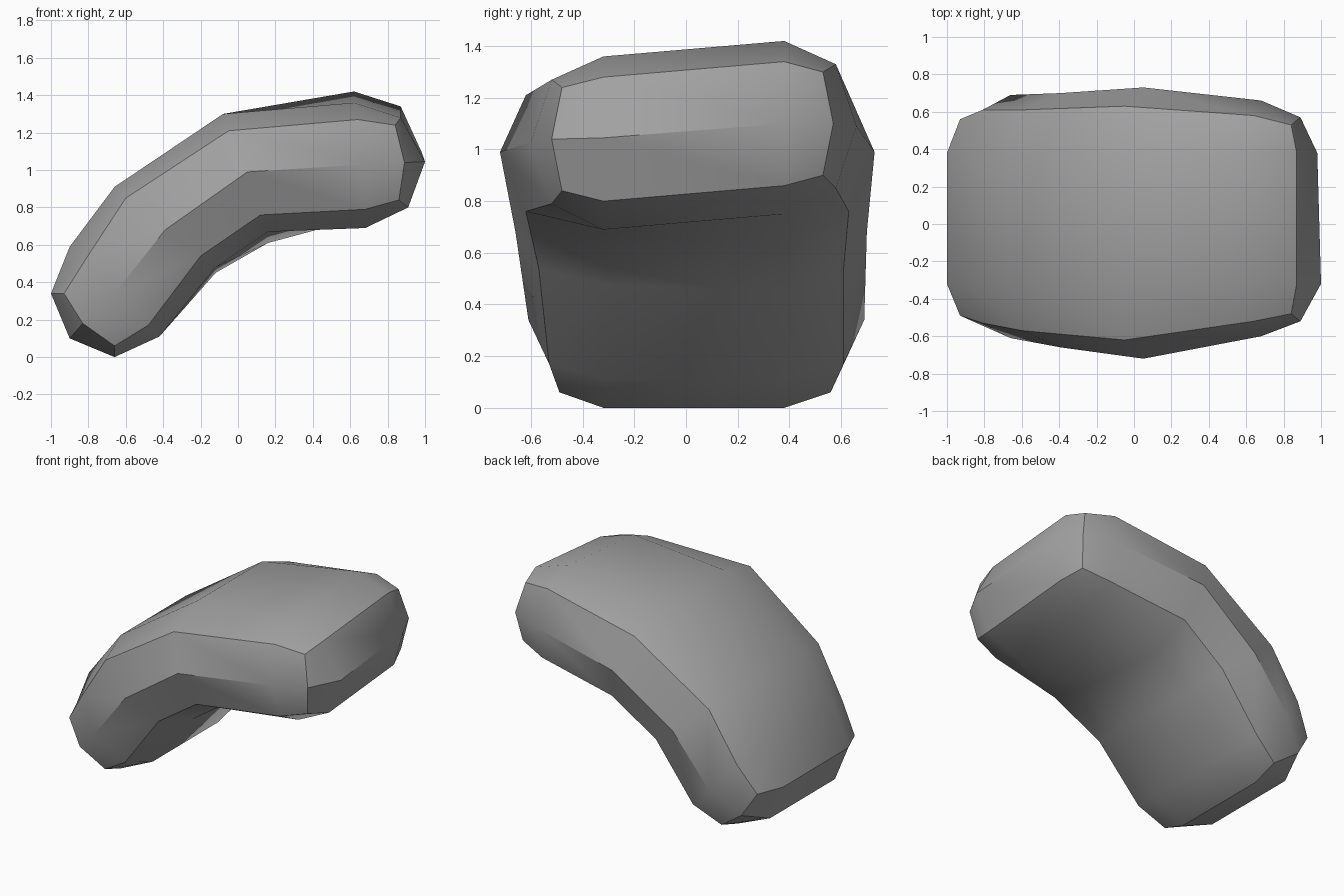
import bpy
import bmesh
import math

cube = bpy.data.objects.get("Cube")
if cube:
    bpy.data.objects.remove(cube, do_unlink=True)

# Stations from the low end to the high end: (x, z) of crown, upper edge, rim, lower edge, underside
PROFILES = [
    [(-1, .34), (-.93, .34), (-.83, .18), (-.66, .06), (-.66, 0)],
    [(-.9, .59), (-.81, .53), (-.66, .34), (-.48, .17), (-.42, .11)],
    [(-.66, .91), (-.6, .85), (-.39, .68), (-.2, .54), (-.12, .48)],
    [(-.08, 1.3), (-.05, 1.21), (.05, .99), (.12, .76), (.16, .67)],
    [(.62, 1.36), (.64, 1.27), (.68, 1.03), (.68, .79), (.68, .69)],
    [(.87, 1.28), (.84, 1.24), (.89, 1.04), (.86, .84), (.91, .8)],
]
FRONT_RIM = [.52, .61, .66, .72, .6, .52]
BACK_RIM = [.59, .69, .7, .73, .66, .57]
EDGE_INSET = [.03, .08, .09, .1, .08, .04]
BACK_LIFT = [0, 0, 0, 0, .06, .06]        # the high end is slightly twisted
UNDER_LIFT = [0, 0, -.03, -.06, .06, .06]
FRONT_CROWN, BACK_CROWN = -.32, .38


def side_points(i, back):
    """Five points of one station on the front or back side."""
    rim = BACK_RIM[i] if back else -FRONT_RIM[i]
    sign = 1 if back else -1
    crown = BACK_CROWN if back else FRONT_CROWN
    edge = rim - sign * EDGE_INSET[i]
    depths = [crown, edge, rim, edge, crown]
    points = []
    for k, ((x, z), y) in enumerate(zip(PROFILES[i], depths)):
        lift = (UNDER_LIFT if k == 4 else BACK_LIFT)[i] if back else 0
        points.append((x, y, z + lift))
    return points


def end_cap(bm, ring, front_mid, back_mid):
    """Close an end with a faceted cap bulging to a middle line."""
    f, b = ring[:5], ring[:4:-1]
    m, n = bm.verts.new(front_mid), bm.verts.new(back_mid)
    for side, mid in ((f, m), (b, n)):
        bm.faces.new((side[0], side[1], side[2], mid))
        bm.faces.new((mid, side[2], side[3], side[4]))
    bm.faces.new((f[0], m, n, b[0]))
    bm.faces.new((m, f[4], b[4], n))


# Curved slab: rings joined along the bend
bm = bmesh.new()
rings = []
for i in range(len(PROFILES)):
    outline = side_points(i, False) + side_points(i, True)[::-1]
    rings.append([bm.verts.new(p) for p in outline])
for a, b in zip(rings, rings[1:]):
    for k in range(len(a)):
        j = (k + 1) % len(a)
        bm.faces.new((a[k], a[j], b[j], b[k]))

end_cap(bm, rings[0], (-.9, FRONT_CROWN, .1), (-.9, BACK_CROWN, .1))
end_cap(bm, rings[-1], (1, FRONT_CROWN, 1.045), (.98, BACK_CROWN, 1.1))
bmesh.ops.recalc_face_normals(bm, faces=bm.faces)

mesh = bpy.data.meshes.new("curved_slab")
bm.to_mesh(mesh)
bm.free()
slab = bpy.data.objects.new("curved_slab", mesh)
bpy.context.collection.objects.link(slab)

# Plain grey surface
grey = bpy.data.materials.new("mid_grey")
grey.use_nodes = True
colour = (.36, .36, .36, 1)
grey.diffuse_color = colour
grey.node_tree.nodes["Principled BSDF"].inputs["Base Color"].default_value = colour
mesh.materials.append(grey)

# Soft bends, crisp bevel lines
bpy.ops.object.select_all(action="DESELECT")
slab.select_set(True)
bpy.context.view_layer.objects.active = slab
bpy.ops.object.shade_smooth_by_angle(angle=math.radians(35))
